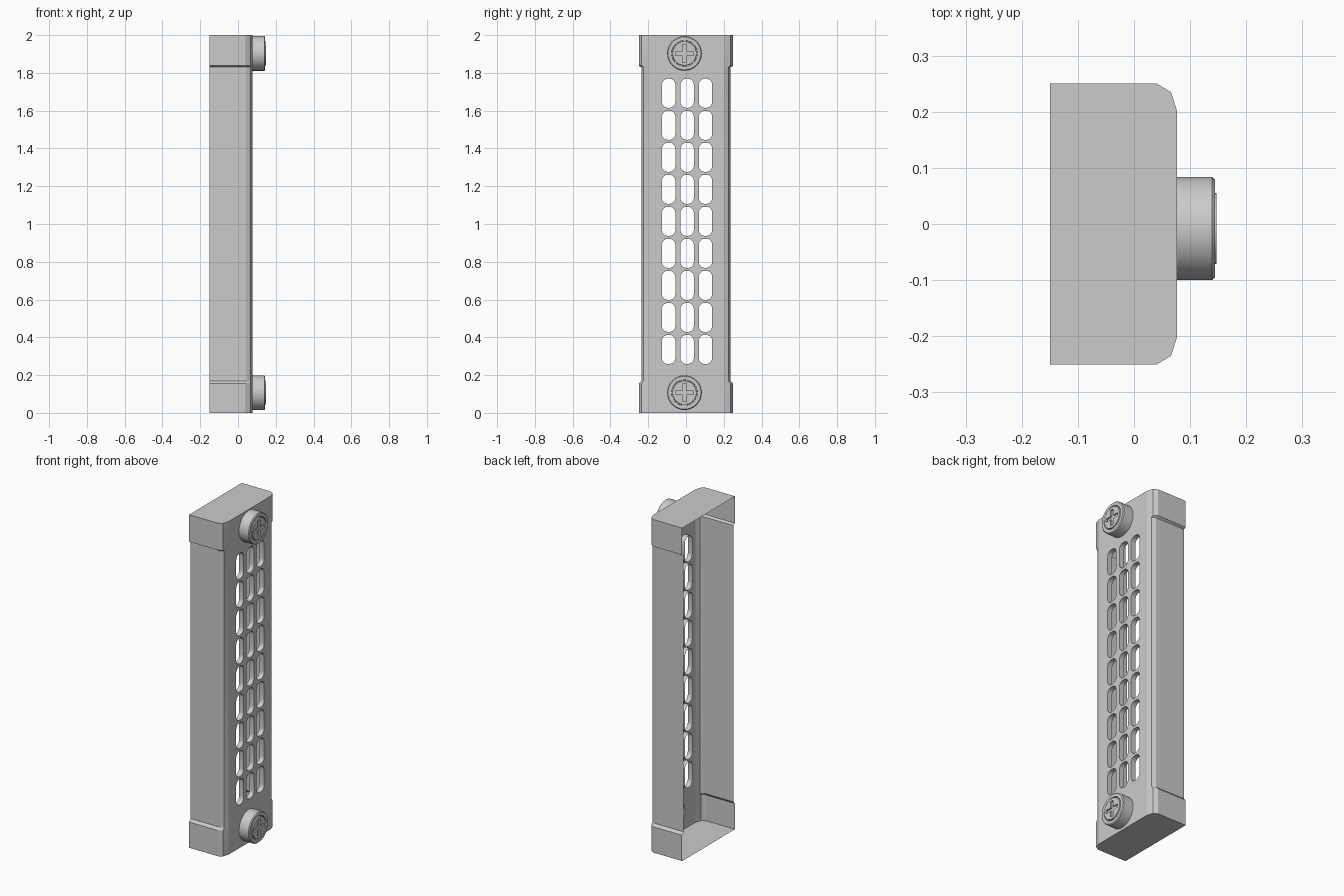
import bpy, bmesh, math
from mathutils import Vector

if "Cube" in bpy.data.objects:
    bpy.data.objects.remove(bpy.data.objects["Cube"])

FRONT = 0.077        # x of the front face
SCREW_Y, SCREW_R, SEG = -0.008, 0.092, 32
SCREW_Z = (0.107, 1.903)


def finish(bm, name, angle=30):
    bmesh.ops.remove_doubles(bm, verts=bm.verts, dist=1e-5)
    bmesh.ops.recalc_face_normals(bm, faces=bm.faces)
    me = bpy.data.meshes.new(name)
    bm.to_mesh(me)
    bm.free()
    ob = bpy.data.objects.new(name, me)
    bpy.context.collection.objects.link(ob)
    bpy.ops.object.select_all(action='DESELECT')
    ob.select_set(True)
    bpy.context.view_layer.objects.active = ob
    bpy.ops.object.shade_smooth_by_angle(angle=math.radians(angle))
    return ob


def bridge(bm, a, b, closed=True):
    n = len(a)
    for i in range(n if closed else n - 1):
        j = (i + 1) % n
        bm.faces.new((a[i], a[j], b[j], b[i]))


def ring(bm, pts, x):
    return [bm.verts.new((x, y, z)) for y, z in pts]


def fill(bm, loops):
    # flat sheet bounded by the first loop, with the others as holes
    edges = []
    for lp in loops:
        for i in range(len(lp)):
            a, b = lp[i - 1], lp[i]
            edges.append(bm.edges.get((a, b)) or bm.edges.new((a, b)))
    bmesh.ops.triangle_fill(bm, use_beauty=True, use_dissolve=False,
                            edges=edges, normal=Vector((1, 0, 0)))


def circle(cy, cz, r):
    return [(cy + r * math.cos(2 * math.pi * i / SEG),
             cz + r * math.sin(2 * math.pi * i / SEG)) for i in range(SEG)]


def slot(cy, cz, w, h, r, steps=4):
    pts = []
    for k, (sy, sz) in enumerate(((1, 1), (-1, 1), (-1, -1), (1, -1))):
        for i in range(steps + 1):
            t = math.pi / 2 * (k + i / steps)
            pts.append((cy + sy * (w / 2 - r) + r * math.cos(t),
                        cz + sz * (h / 2 - r) + r * math.sin(t)))
    return pts


# housing sides and ends: open-backed shell, wider at both end caps
cap = [(-0.15, 0.25), (0.041, 0.25), (0.066, 0.235), (FRONT, 0.20)]
body = [(-0.15, 0.236), (0.045, 0.236), (0.066, 0.225), (FRONT, 0.20)]
levels = [(0, cap), (0.155, cap), (0.17, body),
          (1.83, body), (1.838, cap), (2, cap)]
bm = bmesh.new()
for side in (1, -1):
    rows = [[bm.verts.new((x, side * y, z)) for x, y in prof] for z, prof in levels]
    for a, b in zip(rows, rows[1:]):
        bridge(bm, a, b, closed=False)
for z in (0, 2):
    outline = [(x, y) for x, y in cap] + [(x, -y) for x, y in reversed(cap)]
    bm.faces.new([bm.verts.new((x, y, z)) for x, y in outline])
finish(bm, "housing_shell", 20)

# front grille: flat panel with slots that have inward walls
bm = bmesh.new()
loops = [ring(bm, [(-0.2, 0), (0.2, 0), (0.2, 2), (-0.2, 2)], FRONT)]
for z in SCREW_Z:
    loops.append(ring(bm, circle(SCREW_Y, z, SCREW_R), FRONT))
for cy in (-0.092, 0.006, 0.103):
    for row in range(9):
        pts = slot(cy, 0.336 + row * 0.1695, 0.071, 0.154, 0.031)
        rim = ring(bm, pts, FRONT)
        bridge(bm, rim, ring(bm, pts, FRONT - 0.03))
        loops.append(rim)
fill(bm, loops)
finish(bm, "front_grille", 40)

# screws: lathed collar and head with a recessed cross
profile = [(SCREW_R, FRONT), (SCREW_R, 0.139), (0.087, 0.144), (0.069, 0.144),
           (0.068, 0.137), (0.064, 0.137), (0.063, 0.147)]
w, l = 0.010, 0.048
quarter = [(l, -w), (l, w), (w, w)]
cross = []
for k in range(4):
    c, s = round(math.cos(k * math.pi / 2)), round(math.sin(k * math.pi / 2))
    cross += [(y * c - z * s, y * s + z * c) for y, z in quarter]
for cz, name in zip(SCREW_Z, ("lower_screw", "upper_screw")):
    bm = bmesh.new()
    rings = [ring(bm, circle(SCREW_Y, cz, r), x) for r, x in profile]
    for a, b in zip(rings, rings[1:]):
        bridge(bm, a, b)
    pts = [(SCREW_Y + y, cz + z) for y, z in cross]
    edge, floor = ring(bm, pts, 0.147), ring(bm, pts, 0.137)
    bridge(bm, edge, floor)
    bm.faces.new(floor)
    fill(bm, [rings[-1], edge])
    finish(bm, name)
